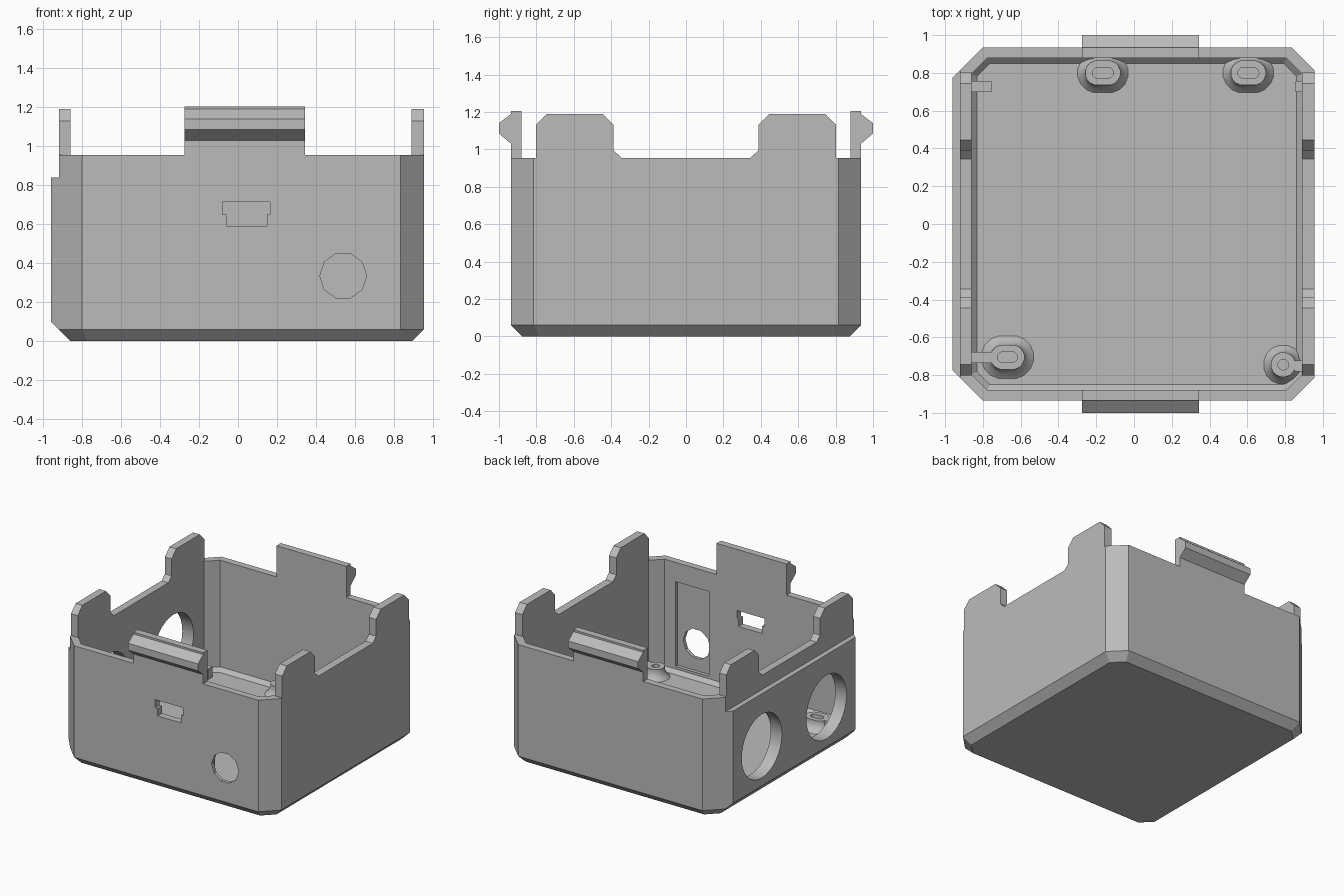
import bpy, bmesh, math
from mathutils import Vector

cube = bpy.data.objects.get("Cube")
if cube:
    bpy.data.objects.remove(cube, do_unlink=True)

GREY = (0.5, 0.5, 0.5, 1)
mat = bpy.data.materials.new("light grey plastic")
mat.use_nodes = True
mat.diffuse_color = GREY
mat.node_tree.nodes["Principled BSDF"].inputs["Base Color"].default_value = GREY

WALL_TOP = 0.955
FLOOR = 0.07
LEFT, RIGHT, DEPTH = 0.955, -0.92, 0.935   # outer wall planes


def make(name, bm):
    bmesh.ops.recalc_face_normals(bm, faces=bm.faces)
    mesh = bpy.data.meshes.new(name)
    bm.to_mesh(mesh)
    bm.free()
    mesh.materials.append(mat)
    obj = bpy.data.objects.new(name, mesh)
    bpy.context.collection.objects.link(obj)
    return obj


def box_mesh(lo, hi):
    bm = bmesh.new()
    bmesh.ops.create_cube(bm, size=1)
    for v in bm.verts:
        v.co = Vector([hi[i] if v.co[i] > 0 else lo[i] for i in range(3)])
    return bm


def prism(name, points, axis, a, b):
    """Extrude a 2D outline along x (outline is y,z) or y (outline is x,z)."""
    bm = bmesh.new()
    place = (lambda p, d: (d, p[0], p[1])) if axis == "x" else (lambda p, d: (p[0], d, p[1]))
    ends = [[bm.verts.new(place(p, d)) for p in points] for d in (a, b)]
    for ring in ends:
        bm.faces.new(ring)
    n = len(points)
    for i in range(n):
        j = (i + 1) % n
        bm.faces.new((ends[0][i], ends[0][j], ends[1][j], ends[1][i]))
    return make(name, bm)


def circle(cx, cz, r, n):
    return [(cx + r * math.cos(math.tau * i / n), cz + r * math.sin(math.tau * i / n)) for i in range(n)]


def chamfered_block(name, lo, hi, x_right, x_left, y_side, corner, foot):
    """Box trimmed by upright corner planes and a sloping foot all round."""
    bm = box_mesh(lo, hi)
    z = lo[2] + foot
    planes = []
    for sx, x in ((-1, x_right), (1, x_left)):
        planes.append(((x, 0, z), (sx, 0, -1)))
        planes.append(((0, sx * y_side, z), (0, sx, -1)))
        for sy in (-1, 1):
            point = (x, sy * (y_side - corner), z)
            planes.append((point, (sx, sy, 0)))
            planes.append((point, (sx, sy, -math.sqrt(2))))
    for point, normal in planes:
        cut = bmesh.ops.bisect_plane(bm, geom=bm.verts[:] + bm.edges[:] + bm.faces[:],
                                     plane_co=point, plane_no=normal, clear_outer=True, dist=1e-5)
        edges = [e for e in cut["geom_cut"] if isinstance(e, bmesh.types.BMEdge)]
        if edges:
            bmesh.ops.contextual_create(bm, geom=edges)
    return make(name, bm)


def subtract(obj, cutters):
    for c in cutters:
        mod = obj.modifiers.new("cut", "BOOLEAN")
        mod.operation, mod.solver, mod.object = "DIFFERENCE", "EXACT", c
    graph = bpy.context.evaluated_depsgraph_get()
    mesh = bpy.data.meshes.new_from_object(obj.evaluated_get(graph))
    obj.modifiers.clear()
    obj.data = mesh
    for c in cutters:
        bpy.data.objects.remove(c, do_unlink=True)


def smooth(obj):
    bpy.ops.object.select_all(action="DESELECT")
    obj.select_set(True)
    bpy.context.view_layer.objects.active = obj
    bpy.ops.object.shade_smooth_by_angle(angle=math.radians(30))


# Open shell, with a thicker lower right wall
shell = chamfered_block("shell", (-0.96, -DEPTH, 0), (LEFT, DEPTH, WALL_TOP),
                        RIGHT, LEFT, DEPTH, 0.12, 0.06)
cavity = chamfered_block("cavity_cutter", (-0.86, -0.88, FLOOR), (0.89, 0.88, 1.3),
                         -0.86, 0.89, 0.88, 0.085, 0.03)
step = make("step_cutter", box_mesh((-1.1, -1.1, 0.84), (RIGHT, 1.1, 1.1)))
pocket = make("pocket_cutter", box_mesh((0.41, -0.907, 0.12), (0.71, -0.86, 0.80)))
button_hole = prism("button_hole_cutter", circle(0.54, 0.335, 0.12, 10), "y", -1.1, -0.8)
port = prism("port_cutter", [(-0.06, 0.59), (0.15, 0.59), (0.15, 0.65), (0.165, 0.65),
                             (0.165, 0.715), (-0.08, 0.715), (-0.08, 0.65), (-0.06, 0.65)],
             "y", -1.1, -0.8)
side_holes = [prism("side_hole_cutter", circle(y, 0.42, 0.255, 32), "x", -1.1, -0.78)
              for y in (-0.41, 0.41)]
subtract(shell, [cavity, step, pocket, button_hole, port] + side_holes)
smooth(shell)

# Upright side tabs with clipped corners
tab = [(0.345, WALL_TOP), (0.387, 0.995), (0.387, 1.13), (0.445, 1.19),
       (0.745, 1.19), (0.803, 1.13), (0.803, WALL_TOP)]
for side, x0, x1 in (("right", RIGHT, -0.86), ("left", 0.89, LEFT)):
    for end, s in (("front", -1), ("back", 1)):
        prism(f"{side}_{end}_tab", [(s * y, z) for y, z in tab], "x", x0, x1)

# Snap hooks on front and back
hook = [(0.88, WALL_TOP), (0.88, 1.205), (DEPTH, 1.205), (DEPTH, 1.19), (1.0, 1.14),
        (1.0, 1.085), (DEPTH, 1.03), (DEPTH, WALL_TOP)]
for end, s in (("front", -1), ("back", 1)):
    prism(f"{end}_snap_hook", [(s * y, z) for y, z in hook], "x", -0.275, 0.345)


# Screw posts: flared foot, straight collar, round or slotted hole
def post(name, cx, cy, base, stretch):
    top = 0.155
    levels = [(base, FLOOR), (0.082, 0.095), (0.066, 0.125), (0.066, top), (0.028, top), (0.028, FLOOR)]
    n = 16
    bm = bmesh.new()
    rings = []
    for r, z in levels:
        ring = []
        for i in range(n):
            a = math.tau * (i + 0.5) / n
            shift = math.copysign(stretch, math.cos(a))
            ring.append(bm.verts.new((cx + shift + r * math.cos(a), cy + r * math.sin(a), z)))
        rings.append(ring)
    for low, high in zip(rings, rings[1:]):
        for i in range(n):
            j = (i + 1) % n
            bm.faces.new((low[i], low[j], high[j], high[i]))
    bm.faces.new(rings[-1])
    smooth(make(name, bm))


post("back_right_post", -0.165, 0.80, 0.107, 0.028)
post("back_left_post", 0.605, 0.80, 0.107, 0.028)
post("front_right_post", -0.67, -0.705, 0.115, 0.025)
post("front_left_post", 0.79, -0.745, 0.105, 0)

# Low support ribs on the side walls
for name, x0, x1, y0 in (("back_right_rib", -0.87, -0.755, 0.70), ("back_left_rib", 0.855, 0.90, 0.70),
                         ("front_right_rib", -0.87, -0.74, -0.735), ("front_left_rib", 0.85, 0.90, -0.78)):
    make(name, box_mesh((x0, y0, FLOOR), (x1, y0 + 0.057, 0.155)))
